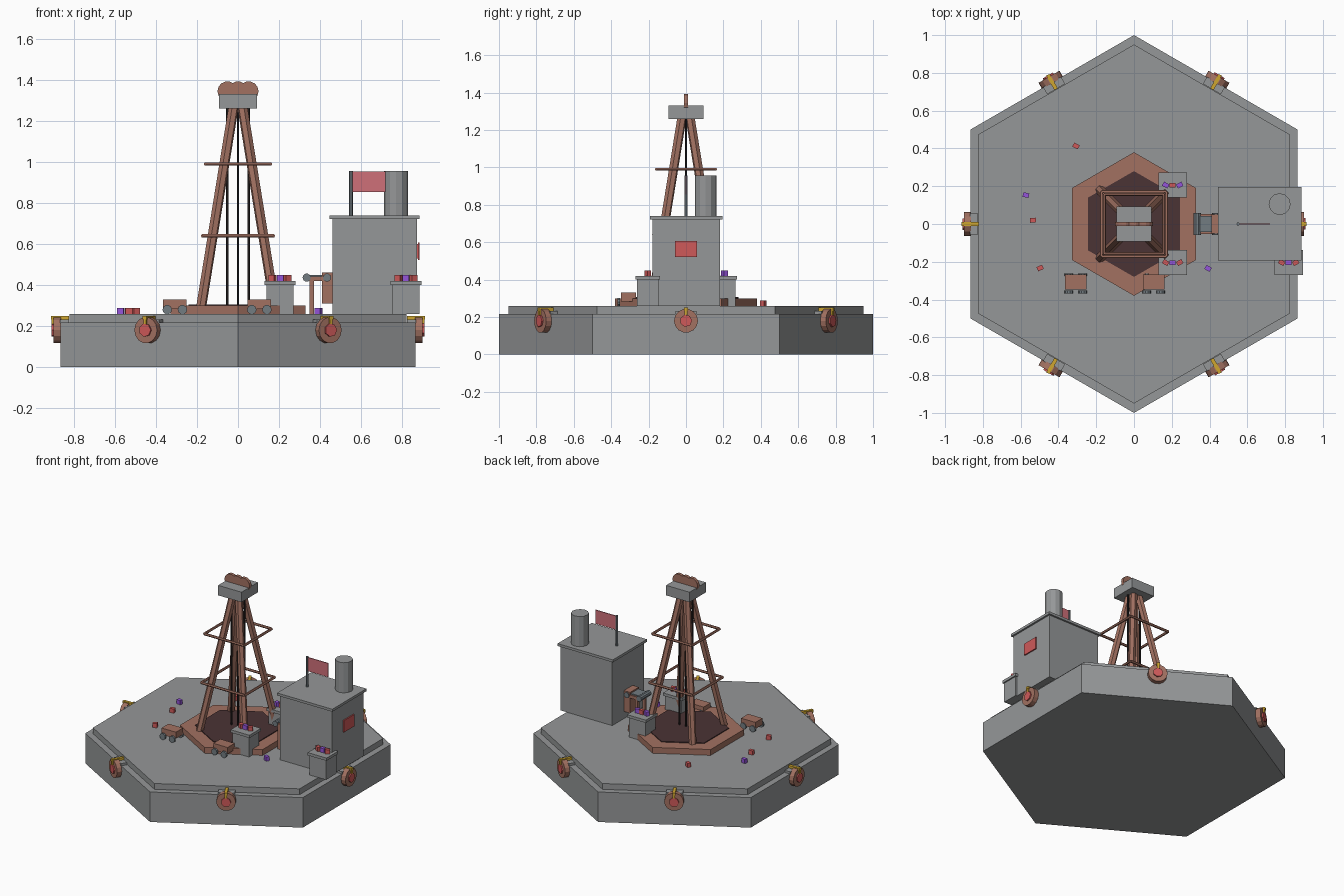
import bpy
import math
from mathutils import Vector, Matrix

cube = bpy.data.objects.get("Cube")
if cube:
    bpy.data.objects.remove(cube, do_unlink=True)


def make_material(name, rgb):
    mat = bpy.data.materials.new(name)
    mat.use_nodes = True
    mat.diffuse_color = (*rgb, 1)
    mat.node_tree.nodes["Principled BSDF"].inputs["Base Color"].default_value = (*rgb, 1)
    return mat


grey = make_material("concrete grey", (0.30, 0.31, 0.315))
brown = make_material("rust brown", (0.36, 0.165, 0.12))
maroon = make_material("dark maroon", (0.07, 0.033, 0.035))
black = make_material("cable black", (0.02, 0.017, 0.017))
steel = make_material("steel blue grey", (0.17, 0.2, 0.22))
red = make_material("signal red", (0.62, 0.10, 0.10))
pink = make_material("faded red", (0.62, 0.16, 0.19))
purple = make_material("crystal purple", (0.30, 0.09, 0.70))
gold = make_material("brass yellow", (0.62, 0.38, 0.03))


def add_mesh(name, verts, faces, mat, matrix=Matrix()):
    mesh = bpy.data.meshes.new(name)
    mesh.from_pydata([matrix @ Vector(v) for v in verts], [], faces)
    mesh.materials.append(mat)
    obj = bpy.data.objects.new(name, mesh)
    bpy.context.collection.objects.link(obj)
    return obj


def prism(name, start, end, radius, sides, mat, phase=0.0):
    """Regular prism running from start to end."""
    start, end = Vector(start), Vector(end)
    axis = end - start
    turn = axis.to_track_quat("Z", "Y").to_matrix().to_4x4()
    ring = [(radius * math.cos(phase + math.tau * i / sides),
             radius * math.sin(phase + math.tau * i / sides)) for i in range(sides)]
    verts = [(x, y, z) for z in (0, axis.length) for x, y in ring]
    faces = [tuple(reversed(range(sides))), tuple(range(sides, 2 * sides))]
    for i in range(sides):
        j = (i + 1) % sides
        faces.append((i, j, sides + j, sides + i))
    return add_mesh(name, verts, faces, mat, Matrix.Translation(start) @ turn)


def box(name, low, high, mat, matrix=Matrix()):
    verts = [(x, y, z) for z in (low[2], high[2])
             for x, y in ((low[0], low[1]), (high[0], low[1]), (high[0], high[1]), (low[0], high[1]))]
    faces = [(3, 2, 1, 0), (4, 5, 6, 7), (0, 1, 5, 4), (1, 2, 6, 5), (2, 3, 7, 6), (3, 0, 4, 7)]
    return add_mesh(name, verts, faces, mat, matrix)


def hexagon(name, radius, z0, z1, mat):
    return prism(name, (0, 0, z0), (0, 0, z1), radius, 6, mat, math.pi / 6)


def crate(name, x, y, z, angle, mat):
    place = Matrix.Translation((x, y, z)) @ Matrix.Rotation(angle, 4, "Z")
    return box(name, (-0.016, -0.012, 0), (0.016, 0.012, 0.03), mat, place)


# Platform and drill pit
DECK = 0.258
hexagon("platform_base", 1.0, 0, 0.216, grey)
hexagon("platform_deck", 0.95, 0.216, DECK, grey)
hexagon("pit_rim", 0.38, DECK, 0.30, brown)
hexagon("pit_floor", 0.28, 0.30, 0.306, maroon)

# Fenders on the middle of each platform side
for i in range(6):
    spin = Matrix.Rotation(i * math.pi / 3, 4, "Z")
    prism("fender_tyre", spin @ Vector((0.862, 0, 0.18)), spin @ Vector((0.90, 0, 0.18)), 0.064, 14, brown)
    prism("fender_hub", spin @ Vector((0.89, 0, 0.18)), spin @ Vector((0.909, 0, 0.18)), 0.033, 7, red)
    box("fender_mount", (0.825, -0.055, 0.214), (0.868, 0.055, 0.232), grey, spin)
    box("fender_arm", (0.824, -0.01, 0.232), (0.912, 0.01, 0.25), gold, spin)
    box("fender_hook", (0.896, -0.008, 0.21), (0.91, 0.008, 0.24), gold, spin)

# Derrick legs, bracing frames and cables
for sx in (-1, 1):
    for sy in (-1, 1):
        prism("derrick_leg", (sx * 0.18, sy * 0.18, 0.29), (sx * 0.022, sy * 0.022, 1.265), 0.025, 6, brown)
for z, half in ((0.64, 0.172), (0.99, 0.158)):
    for s in (-1, 1):
        prism("derrick_brace", (-half, s * half, z), (half, s * half, z), 0.009, 6, brown)
        prism("derrick_brace", (s * half, -half, z), (s * half, half, z), 0.009, 6, brown)
for x in (-0.052, 0, 0.052):
    prism("drill_cable", (x, 0, 0.30), (x, 0, 1.27), 0.006, 6, black)
    prism("crown_pulley", (x, -0.011, 1.345), (x, 0.011, 1.345), 0.048, 14, brown)
box("crown_block", (-0.093, -0.093, 1.26), (0.093, 0.093, 1.332), grey)

# Control house with roof, chimney, flag and sign
box("house_walls", (0.46, -0.18, DECK), (0.873, 0.182, 0.722), grey)
box("house_roof", (0.446, -0.193, 0.722), (0.886, 0.195, 0.74), grey)
prism("chimney", (0.771, 0.105, 0.74), (0.771, 0.105, 0.957), 0.058, 12, grey)
prism("flag_pole", (0.551, 0, 0.74), (0.551, 0, 0.957), 0.009, 6, steel)
box("flag", (0.557, -0.003, 0.854), (0.72, 0.003, 0.953), pink)
box("wall_sign", (0.877, -0.058, 0.522), (0.886, 0.058, 0.607), red)
box("sign_backing", (0.872, -0.05, 0.53), (0.878, 0.05, 0.6), red)

# Storage bins, each topped with three crates
for x, y, mats in ((0.205, -0.204, (red, purple, red)),
                   (0.205, 0.206, (purple, red, purple)),
                   (0.819, -0.204, (red, purple, red))):
    box("bin_body", (x - 0.066, y - 0.058, DECK), (x + 0.066, y + 0.058, 0.4), grey)
    box("bin_lid", (x - 0.075, y - 0.066, 0.4), (x + 0.075, y + 0.066, 0.42), grey)
    for k, mat in enumerate(mats):
        crate("bin_crate", x + 0.037 * (k - 1), y, 0.42, 0.5 * (k - 1), mat)

# Loose crates on the deck
for x, y, angle, mat in ((-0.307, 0.413, -0.5, red), (-0.572, 0.153, -0.2, purple),
                         (-0.535, 0.02, 0.1, red), (-0.497, -0.233, 0.4, red),
                         (0.392, -0.235, -0.5, purple)):
    crate("loose_crate", x, y, DECK, angle, mat)

# Ore carts
for x in (-0.308, 0.104):
    box("cart_body", (x - 0.057, -0.348, 0.283), (x + 0.057, -0.268, 0.33), brown)
    for dx in (-0.037, 0.037):
        for y in (-0.36, -0.268):
            prism("cart_wheel", (x + dx, y - 0.007, 0.28), (x + dx, y + 0.007, 0.28), 0.023, 10, steel)

# Conveyor feeding the house hatch
box("house_hatch", (0.41, -0.05, 0.31), (0.462, 0.05, 0.46), brown)
box("conveyor_bed", (0.335, -0.052, 0.42), (0.432, 0.052, 0.442), brown)
box("conveyor_belt", (0.335, -0.042, 0.442), (0.432, 0.042, 0.45), steel)
for x in (0.335, 0.434):
    prism("conveyor_roller", (x, -0.058, 0.436), (x, 0.058, 0.436), 0.02, 10, steel)
for y in (-0.042, 0.042):
    box("conveyor_leg", (0.349, y - 0.01, DECK), (0.37, y + 0.01, 0.425), brown)
